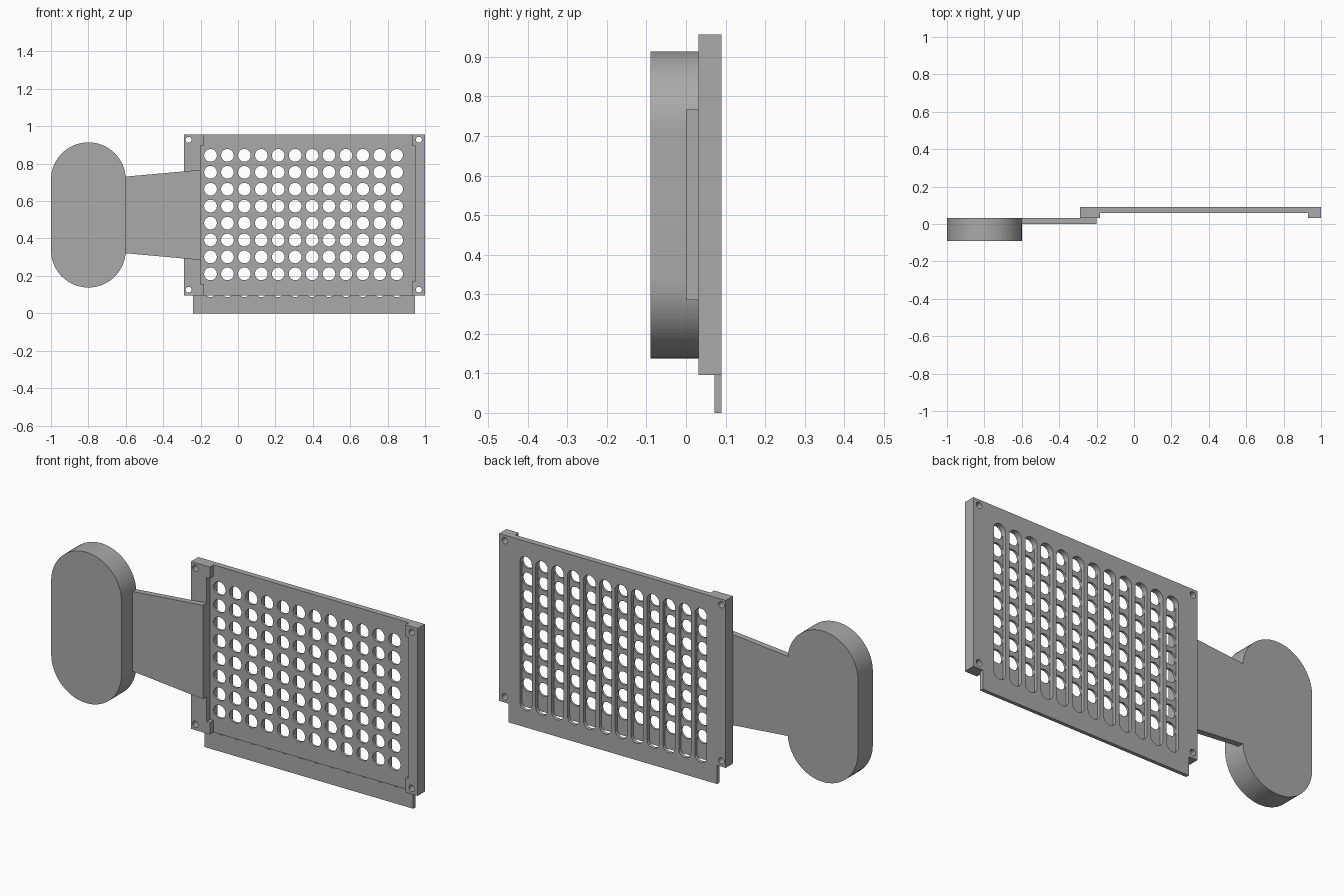
import bpy, bmesh
from math import cos, sin, pi, radians

cube = bpy.data.objects.get("Cube")
if cube:
    bpy.data.objects.remove(cube, do_unlink=True)

grey = bpy.data.materials.new("plain grey")
grey.use_nodes = True
colour = (0.4, 0.4, 0.4, 1)
grey.diffuse_color = colour
grey.node_tree.nodes["Principled BSDF"].inputs["Base Color"].default_value = colour


def stadium(x, z0, z1, r, n):
    """Outline with round ends centred on z0 and z1; a circle when they match."""
    pts = []
    for zc, start in ((z1, 0), (z0, pi)):
        last = n if z0 != z1 else n - 1
        for i in range(last + 1):
            a = start + pi * i / n
            pts.append((x + r * cos(a), zc + r * sin(a)))
    return pts


def rect(x0, x1, z0, z1):
    return [(x0, z0), (x1, z0), (x1, z1), (x0, z1)]


def prisms(name, outlines, y0, y1):
    """Extrude every x-z outline from y0 to y1 into one object."""
    bm = bmesh.new()
    for pts in outlines:
        face = bm.faces.new([bm.verts.new((x, y0, z)) for x, z in pts])
        ext = bmesh.ops.extrude_face_region(bm, geom=[face])
        verts = [v for v in ext["geom"] if isinstance(v, bmesh.types.BMVert)]
        bmesh.ops.translate(bm, verts=verts, vec=(0, y1 - y0, 0))
    bmesh.ops.recalc_face_normals(bm, faces=bm.faces)
    mesh = bpy.data.meshes.new(name)
    bm.to_mesh(mesh)
    bm.free()
    mesh.materials.append(grey)
    obj = bpy.data.objects.new(name, mesh)
    bpy.context.collection.objects.link(obj)
    return obj


def cut(obj, cutters):
    """Subtract the cutters and bake the result into the mesh."""
    for cutter in cutters:
        cutter.hide_render = True
        mod = obj.modifiers.new("cut", "BOOLEAN")
        mod.operation = "DIFFERENCE"
        mod.solver = "EXACT"
        mod.object = cutter
    graph = bpy.context.evaluated_depsgraph_get()
    baked = bpy.data.meshes.new_from_object(obj.evaluated_get(graph))
    obj.modifiers.clear()
    obj.data = baked


LEFT, RIGHT, BOTTOM, TOP = -0.289, 1.0, 0.096, 0.957
FRONT, BACK = 0.031, 0.09
PITCH, HOLE = 0.0905, 0.034
columns = [-0.147 + PITCH * i for i in range(12)]
rows = [0.211 + PITCH * i for i in range(8)]

# Perforated panel with raised side rails, and the lip below it
panel = prisms("perforated_panel", [rect(LEFT, RIGHT, BOTTOM, TOP)], FRONT, BACK)
lip = prisms("bottom_lip", [rect(-0.24, 0.946, 0, BOTTOM)], 0.072, BACK)
lip.data.materials[0] = grey

# Recess between the rails, narrower at the corner tabs
recess = prisms("recess_cutter", [[
    (-0.182, 0), (0.93, 0), (0.93, 0.17), (0.946, 0.17), (0.946, 0.898), (0.93, 0.898),
    (0.93, 1.1), (-0.182, 1.1), (-0.182, 0.898), (-0.2, 0.898), (-0.2, 0.157), (-0.182, 0.157)]],
    0, 0.06)

# Round holes, back slots and corner screw holes
holes = prisms("hole_cutter", [stadium(x, z, z, HOLE, 14) for x in columns for z in rows], 0.05, 0.08)
slots = prisms("slot_cutter", [stadium(x, rows[0] - PITCH, rows[-1], HOLE, 14) for x in columns], 0.072, 0.1)
screws = prisms("screw_cutter", [stadium(x, z, z, 0.016, 10)
                                 for x in (-0.264, 0.967) for z in (0.126, 0.928)], 0, 0.1)
cut(panel, [recess, holes, slots, screws])
cut(lip, [slots])
for cutter in (recess, holes, slots, screws):
    bpy.data.objects.remove(cutter, do_unlink=True)

# Tapered arm and rounded end pad
arm = prisms("tapered_arm", [[(-0.61, 0.322), (-0.2, 0.285), (-0.2, 0.767), (-0.61, 0.73)]], 0, FRONT)
pad = prisms("end_pad", [stadium(-0.8, 0.338, 0.714, 0.2, 32)], -0.09, FRONT)

# Smooth the round walls, keep the edges sharp
bpy.ops.object.select_all(action="DESELECT")
for obj in (panel, lip, arm, pad):
    obj.select_set(True)
bpy.context.view_layer.objects.active = panel
bpy.ops.object.shade_smooth_by_angle(angle=radians(30))
